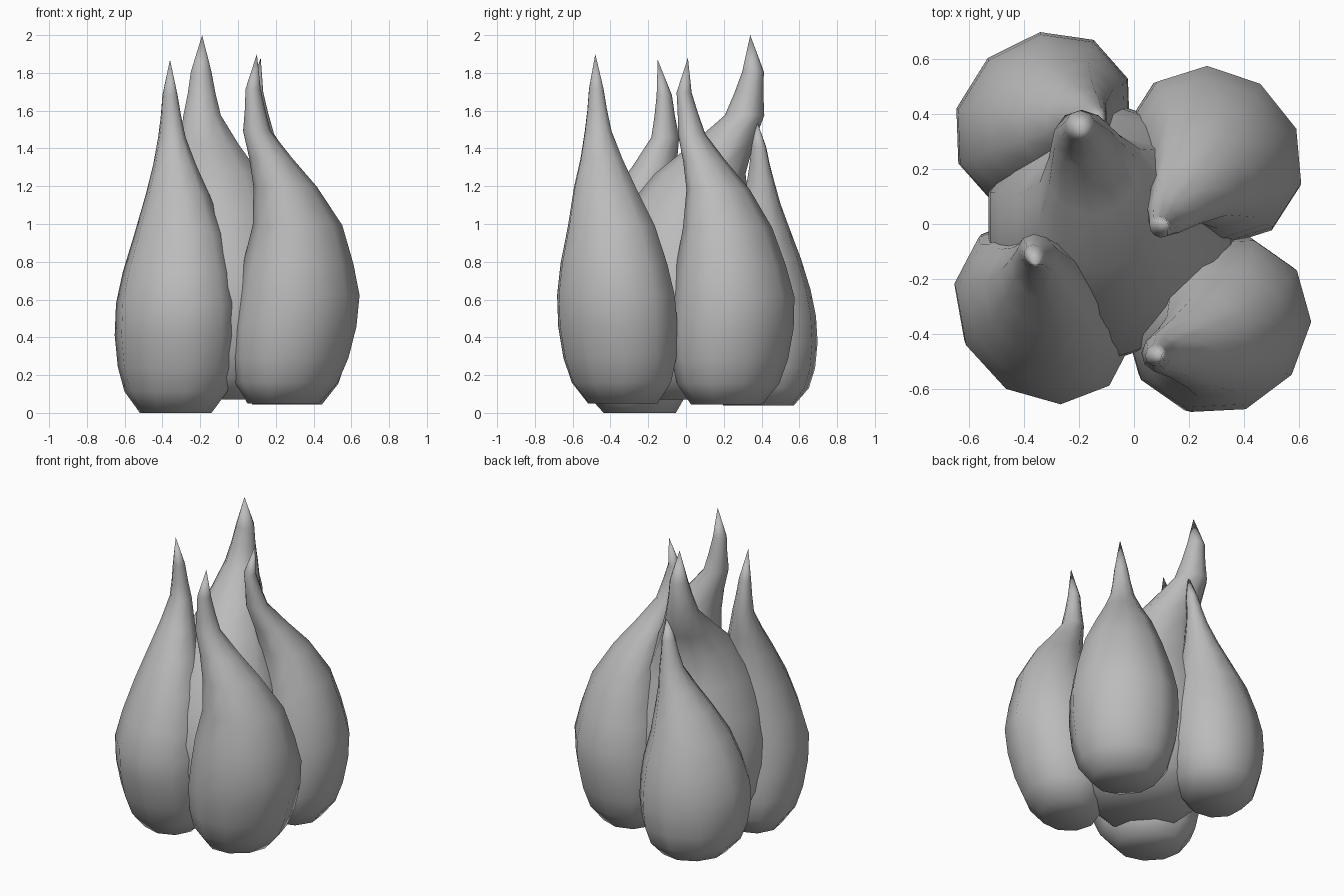
import bpy
import math

cube = bpy.data.objects.get("Cube")
if cube:
    bpy.data.objects.remove(cube)

SIDES = 10
# Shared teardrop profile: fraction of height, radius
PROFILE = [(0, .19), (.06, .272), (.13, .309), (.22, .327), (.31, .322), (.4, .292),
           (.51, .237), (.62, .168), (.7, .115), (.78, .073), (.84, .054), (.9, .04)]
# Heights of the spine points: base, belly, shoulder, upper shoulder, neck, hook, tip
KNOTS = [0, .3, .51, .62, .78, .9, 1]

grey = bpy.data.materials.new("plain grey")
grey.use_nodes = True
colour = (.5, .5, .5, 1)
grey.diffuse_color = colour
grey.node_tree.nodes["Principled BSDF"].inputs["Base Color"].default_value = colour


def spine_at(spine, t):
    """Centre of the flame at height fraction t."""
    i = max(k for k in range(len(KNOTS) - 1) if KNOTS[k] <= t)
    f = (t - KNOTS[i]) / (KNOTS[i + 1] - KNOTS[i])
    (x0, y0), (x1, y1) = spine[i], spine[i + 1]
    return x0 + (x1 - x0) * f, y0 + (y1 - y0) * f


def flame(name, bottom, top, turn, facing, depth, breadth, spine):
    """Loft a leaning oval teardrop along its spine, with a flat base and a sharp tip."""
    verts, faces = [], []
    out = math.radians(facing)
    for t, radius in PROFILE:
        cx, cy = spine_at(spine, t)
        for k in range(SIDES):
            a = math.radians(turn) + math.tau * k / SIDES - out
            u, v = radius * depth * math.cos(a), radius * breadth * math.sin(a)
            verts.append((cx + u * math.cos(out) - v * math.sin(out),
                          cy + u * math.sin(out) + v * math.cos(out),
                          bottom + t * (top - bottom)))
    tip = len(verts)
    verts.append((*spine[-1], top))
    last = tip - SIDES
    for k in range(SIDES):
        n = (k + 1) % SIDES
        for row in range(0, last, SIDES):
            faces.append((row + k, row + n, row + SIDES + n, row + SIDES + k))
        faces.append((last + k, last + n, tip))
    faces.append(tuple(reversed(range(SIDES))))
    mesh = bpy.data.meshes.new(name)
    mesh.from_pydata(verts, [], faces)
    mesh.materials.append(grey)
    for face in mesh.polygons:
        face.use_smooth = True
    obj = bpy.data.objects.new(name, mesh)
    bpy.context.collection.objects.link(obj)


# Wide middle flame
flame("centre_flame", .07, 2, 18, 0, 1.43, 1.43,
      [(-.08, -.02), (-.085, -.03), (-.1, 0), (-.115, .075), (-.19, .31), (-.195, .355),
       (-.19, .34)])
# Four outer flames, broader around the ring than through it
flame("front_left_flame", .05, 1.9, 0, -45, .95, 1.05,
      [(.24, -.335), (.322, -.37), (.315, -.395), (.25, -.43), (.1, -.465), (.08, -.475),
       (.1, -.48)])
flame("back_left_flame", .045, 1.88, 20, 45, .94, 1.05,
      [(.26, .215), (.295, .255), (.28, .22), (.23, .17), (.12, .03), (.095, -.01), (.12, .01)])
flame("front_right_flame", 0, 1.87, -12, -135, .93, 1.08,
      [(-.33, -.245), (-.325, -.333), (-.31, -.28), (-.32, -.22), (-.35, -.11), (-.36, -.115),
       (-.36, -.15)])
flame("back_right_flame", .04, 1.56, -12, 135, .93, 1.07,
      [(-.33, .385), (-.33, .37), (-.3, .375), (-.25, .38), (-.17, .395), (-.14, .385),
       (-.12, .37)])
